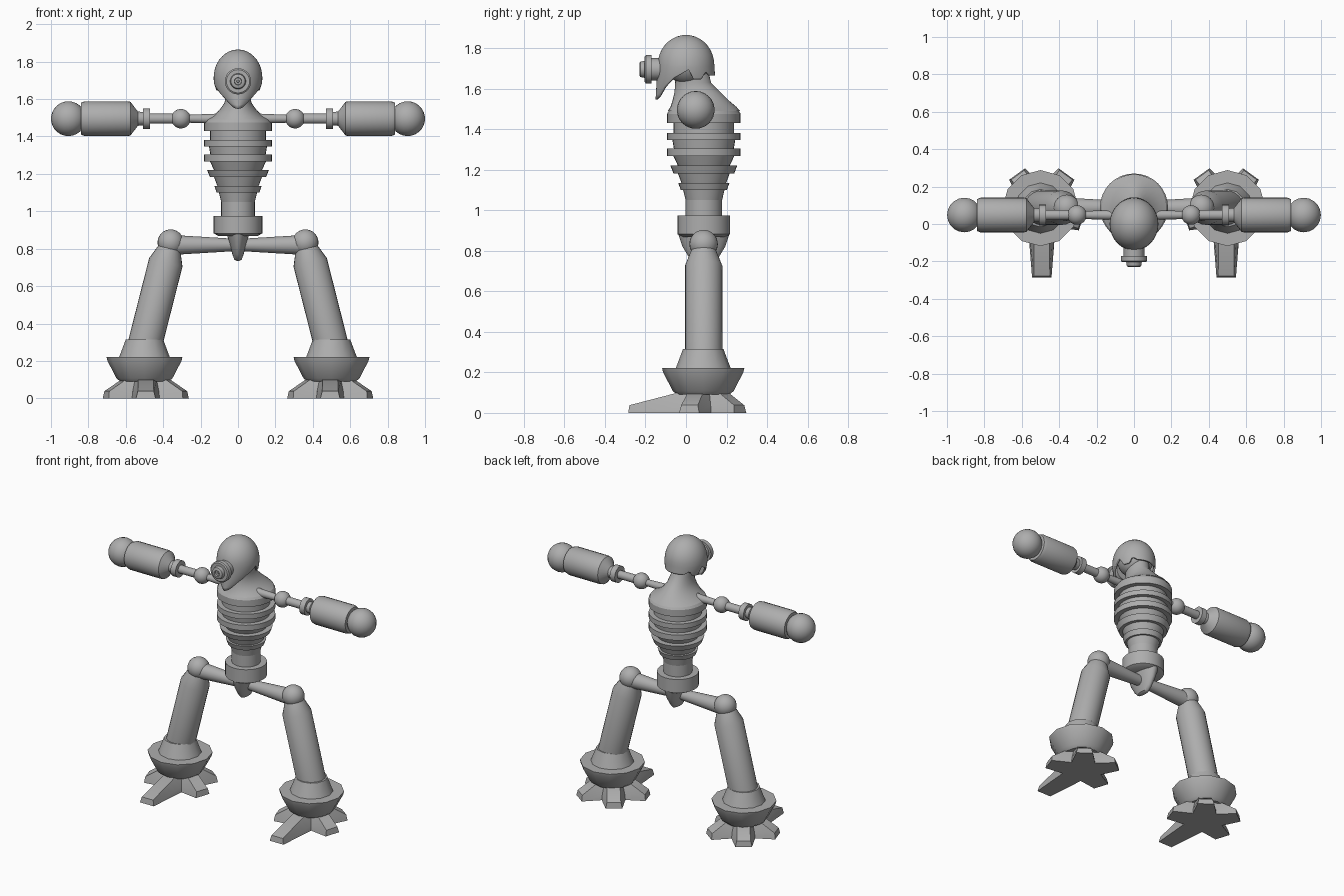
import bpy
import bmesh
import math
from mathutils import Vector

cube = bpy.data.objects.get("Cube")
if cube:
    bpy.data.objects.remove(cube)

grey = bpy.data.materials.new("matte_grey")
grey.use_nodes = True
grey.diffuse_color = (0.42, 0.42, 0.42, 1)
grey.node_tree.nodes["Principled BSDF"].inputs["Base Color"].default_value = (0.42, 0.42, 0.42, 1)


def finish(name, bm, angle=35, thickness=0):
    bmesh.ops.recalc_face_normals(bm, faces=bm.faces)
    mesh = bpy.data.meshes.new(name)
    bm.to_mesh(mesh)
    bm.free()
    mesh.materials.append(grey)
    obj = bpy.data.objects.new(name, mesh)
    bpy.context.collection.objects.link(obj)
    bpy.ops.object.select_all(action="DESELECT")
    obj.select_set(True)
    bpy.context.view_layer.objects.active = obj
    if thickness:
        mod = obj.modifiers.new("shell", "SOLIDIFY")
        mod.thickness = thickness
        mod.offset = -1
    bpy.ops.object.shade_smooth_by_angle(angle=math.radians(angle))
    return obj


def bridge(bm, a, b):
    n = len(a)
    for i in range(n):
        j = (i + 1) % n
        bm.faces.new((a[i], a[j], b[j], b[i]))


def lathe(name, profile, origin, direction=(0, 0, 1), sides=32, angle=35):
    """Profile entries: distance, x radius, optional y radius, optional y shift."""
    bm = bmesh.new()
    w = Vector(direction).normalized()
    u = Vector((1, 0, 0)) if abs(w.x) < 0.9 else Vector((0, 0, 1))
    v = w.cross(u).normalized()
    u = v.cross(w)
    rings = []
    for t, rx, *rest in profile:
        ry = rest[0] if rest else rx
        shift = rest[1] if len(rest) > 1 else 0
        rings.append([bm.verts.new(Vector(origin) + w * t
                                   + u * rx * math.cos(2 * math.pi * i / sides)
                                   + v * (ry * math.sin(2 * math.pi * i / sides) + shift))
                      for i in range(sides)])
    for a, b in zip(rings, rings[1:]):
        bridge(bm, a, b)
    bm.faces.new(rings[0])
    bm.faces.new(rings[-1])
    return finish(name, bm, angle)


def ball(name, centre, radius, sides=24):
    bm = bmesh.new()
    bmesh.ops.create_uvsphere(bm, u_segments=sides, v_segments=sides * 2 // 3, radius=radius)
    bmesh.ops.translate(bm, verts=bm.verts, vec=centre)
    return finish(name, bm, 60)


def blend(points, value):
    """Linear interpolation along sorted (position, height) points."""
    for (a, ha), (b, hb) in zip(points, points[1:]):
        if value <= b:
            return ha + (hb - ha) * max(0, value - a) / (b - a)
    return points[-1][1]


def helmet():
    # Open shell: domed crown, face mask drawn down to a chin, cut rim with ear tabs
    rim = [(-0.145, 1.545), (-0.125, 1.555), (-0.1, 1.605), (-0.06, 1.65), (0.015, 1.695),
           (0.035, 1.645), (0.075, 1.645), (0.095, 1.685), (0.115, 1.665), (0.14, 1.665)]
    bm = bmesh.new()
    n, mid = 72, 1.715
    rings = []
    for k in range(1, 10):
        e = math.pi / 2 * k / 9
        rings.append([bm.verts.new((0.13 * math.sin(e) * math.sin(q),
                                    -0.14 * math.sin(e) * math.cos(q),
                                    mid + 0.15 * math.cos(e)))
                      for q in (2 * math.pi * i / n for i in range(n))])
    for k in range(1, 9):
        ring = []
        for i in range(n):
            q = 2 * math.pi * i / n
            y = -0.14 * math.cos(q)
            drop = (mid - blend(rim, y)) * k / 8
            width = 0.13 * math.sqrt(1 - (drop / 0.178) ** 2)
            lean = 0.06 * drop * math.cos(q)
            ring.append(bm.verts.new((width * math.sin(q), y - lean, mid - drop)))
        rings.append(ring)
    for a, b in zip(rings, rings[1:]):
        bridge(bm, a, b)
    top = bm.verts.new((0, 0, mid + 0.15))
    for i in range(n):
        bm.faces.new((top, rings[0][i], rings[0][(i + 1) % n]))
    return finish("helmet", bm, 45, 0.012)


def foot(name, x, y):
    # Five-toed star with a long front toe and a raised instep
    bm = bmesh.new()
    sole, rise, instep = [], [], []
    for k in range(5):
        q = -math.pi / 2 + k * 2 * math.pi / 5
        reach = 0.37 if k == 0 else 0.225
        out = Vector((math.cos(q), math.sin(q), 0))
        side = Vector((-out.y, out.x, 0))
        valley = q + math.pi / 5
        gap = Vector((math.cos(valley), math.sin(valley), 0))
        base = Vector((x, y, 0))
        for s in (-1, 1):
            sole.append(base + out * reach + side * s * 0.052)
            rise.append(base + out * (reach - 0.006) + side * s * 0.043 + Vector((0, 0, 0.038)))
            instep.append(base + out * 0.125 + side * s * 0.04 + Vector((0, 0, 0.1)))
        sole.append(base + gap * 0.125)
        rise.append(base + gap * 0.12 + Vector((0, 0, 0.035)))
        instep.append(base + gap * 0.1 + Vector((0, 0, 0.095)))
    rings = [[bm.verts.new(p) for p in ring] for ring in (sole, rise, instep)]
    bridge(bm, rings[0], rings[1])
    bridge(bm, rings[1], rings[2])
    bm.faces.new(rings[0])
    bm.faces.new(rings[2])
    return finish(name, bm, 40)


# Head, lens and neck
helmet()
ball("inner_head", (0, 0.01, 1.73), 0.112)
lathe("lens", [(0, 0.055), (0.07, 0.055), (0.07, 0.07), (0.098, 0.07), (0.104, 0.062),
               (0.104, 0.042), (0.125, 0.038), (0.13, 0.03), (0.13, 0.02), (0.118, 0.018),
               (0.118, 0.008), (0.124, 0.006)], (0, -0.1, 1.695), (0, -1, 0))
lathe("neck", [(1.49, 0.172, 0.178), (1.51, 0.135, 0.163, -0.002), (1.54, 0.1, 0.14, -0.015),
               (1.58, 0.072, 0.115, -0.03), (1.63, 0.065, 0.088, -0.053),
               (1.72, 0.075, 0.085, -0.07)], (0, 0.088, 0))

# Ribbed torso: (bottom, top, bottom radius, top radius) for each band
bands = [(0.97, 1.055, 0.09, 0.09), (1.05, 1.1, 0.09, 0.102), (1.1, 1.134, 0.114, 0.126),
         (1.134, 1.182, 0.11, 0.128), (1.182, 1.22, 0.15, 0.165), (1.22, 1.267, 0.128, 0.15),
         (1.267, 1.304, 0.182, 0.182), (1.304, 1.346, 0.148, 0.155), (1.346, 1.38, 0.182, 0.182),
         (1.38, 1.43, 0.15, 0.15), (1.43, 1.475, 0.182, 0.182), (1.475, 1.49, 0.182, 0.172)]
lathe("ribbed_torso", [p for a, b, ra, rb in bands for p in ((a, ra), (b, rb))], (0, 0.088, 0))

# Pelvis drum and narrow keel
lathe("pelvis", [(0.868, 0.105), (0.882, 0.13), (0.974, 0.13)], (0, 0.088, 0))
lathe("pelvis_keel", [(0.735, 0.008, 0.03), (0.742, 0.02, 0.05), (0.77, 0.03, 0.075),
                      (0.82, 0.044, 0.105), (0.88, 0.06, 0.125)], (0, 0.088, 0))

for s, label in ((1, "left"), (-1, "right")):
    # Arm
    shoulder = (0, 0.048, 1.495)
    out = (s, 0, 0)
    lathe(label + "_upper_arm", [(0.05, 0.036), (0.13, 0.026), (0.3, 0.02)], shoulder, out, 20)
    ball(label + "_elbow", (s * 0.305, 0.048, 1.495), 0.052)
    lathe(label + "_forearm", [(0.3, 0.027), (0.47, 0.027), (0.47, 0.055), (0.508, 0.055),
                               (0.508, 0.036), (0.535, 0.038), (0.575, 0.09), (0.59, 0.093),
                               (0.82, 0.093), (0.84, 0.085)], shoulder, out, 24)
    ball(label + "_hand", (s * 0.907, 0.048, 1.495), 0.093, 20)

    # Leg
    y = 0.087
    lathe(label + "_hip_bar", [(0, 0.032), (0.33, 0.052)], (0, y, 0.82), out, 24)
    ball(label + "_hip_ball", (s * 0.36, y, 0.833), 0.07)
    top, ankle = Vector((s * 0.37, y, 0.79)), Vector((s * 0.497, y, 0.29))
    length = (ankle - top).length
    lathe(label + "_leg", [(-0.02, 0.058), (0.065, 0.092), (length, 0.092)],
          top, ankle - top, 24, 25)
    lathe(label + "_ankle_cup", [(0.09, 0.13), (0.108, 0.15), (0.2, 0.198), (0.222, 0.203),
                                 (0.222, 0.135), (0.24, 0.128), (0.315, 0.1)],
          (s * 0.5, 0.085, 0), sides=12)
    foot(label + "_foot", s * 0.493, 0.085)
